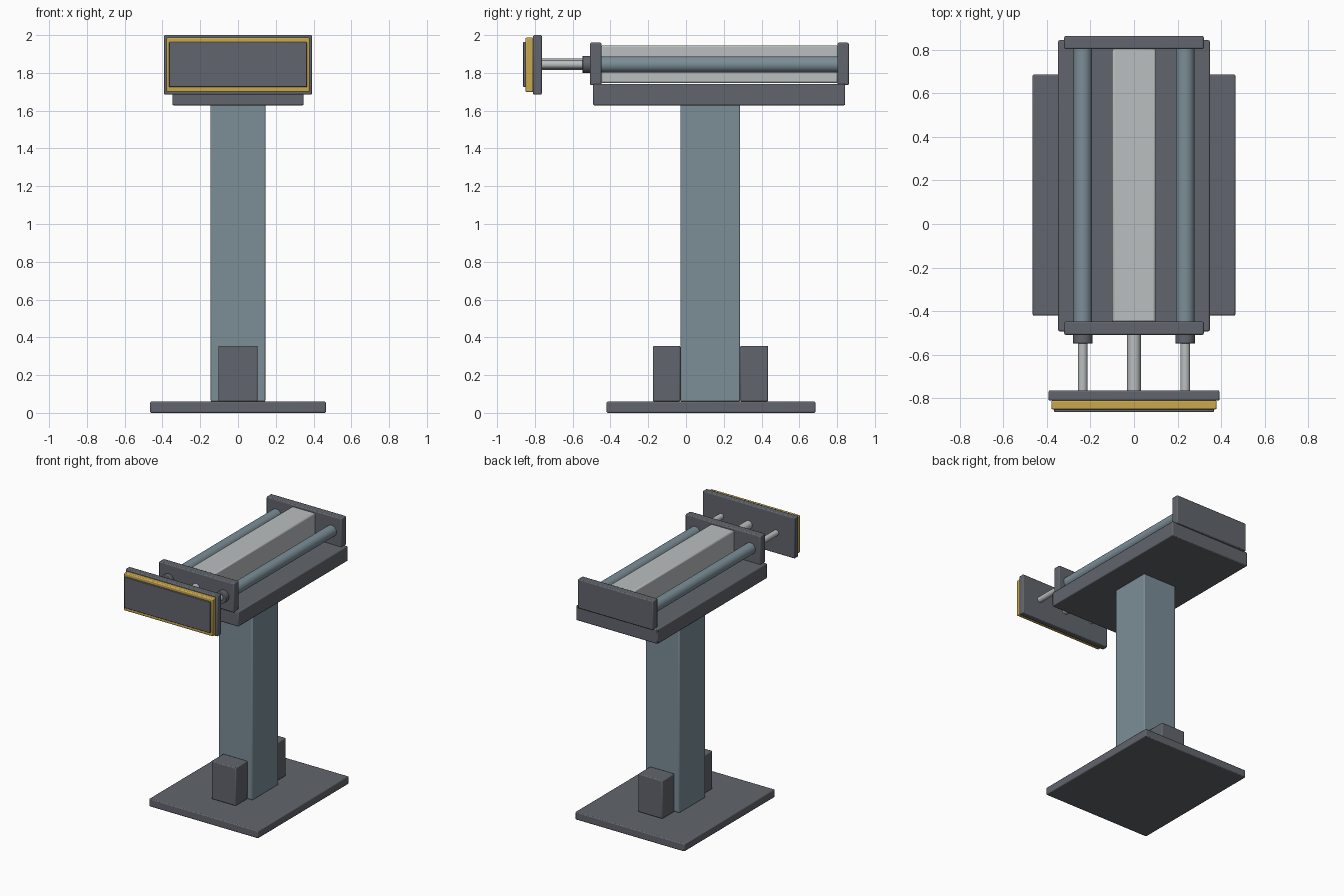
import bpy
import math

cube = bpy.data.objects.get("Cube")
if cube:
    bpy.data.objects.remove(cube, do_unlink=True)


def material(name, rgb):
    m = bpy.data.materials.new(name)
    m.use_nodes = True
    m.diffuse_color = (*rgb, 1)
    m.node_tree.nodes["Principled BSDF"].inputs["Base Color"].default_value = (*rgb, 1)
    return m


DARK = material("dark grey steel", (0.12, 0.13, 0.15))
BLUE = material("blue grey paint", (0.2, 0.27, 0.31))
LIGHT = material("light metal", (0.49, 0.52, 0.53))
GOLD = material("yellow trim", (0.58, 0.39, 0.075))


def finish(obj, name, mat, bevel):
    obj.name = name
    obj.data.materials.append(mat)
    mod = obj.modifiers.new("edge bevel", "BEVEL")
    mod.width = bevel
    mod.segments = 2
    mod.limit_method = "ANGLE"
    mod.angle_limit = math.radians(40)
    bpy.ops.object.shade_smooth_by_angle(angle=math.radians(35))
    return obj


def box(name, half_x, y, z, mat, bevel=0.007):
    """Box centred on x, spanning the given y and z ranges."""
    centre = (0, sum(y) / 2, sum(z) / 2)
    bpy.ops.mesh.primitive_cube_add(size=1, location=centre)
    obj = bpy.context.object
    obj.scale = (2 * half_x, y[1] - y[0], z[1] - z[0])
    bpy.ops.object.transform_apply(location=False, rotation=False, scale=True)
    return finish(obj, name, mat, bevel)


def rod(name, x, y, radius, mat, bevel=0.002):
    """Cylinder along y at the rod height."""
    bpy.ops.mesh.primitive_cylinder_add(
        vertices=32, radius=radius, depth=y[1] - y[0],
        location=(x, sum(y) / 2, ROD_Z), rotation=(math.pi / 2, 0, 0))
    return finish(bpy.context.object, name, mat, bevel)


ROD_Z = 1.845

# Stand
box("base_plate", 0.465, (-0.42, 0.685), (0, 0.06), DARK)
box("column", 0.145, (-0.03, 0.287), (0.06, 1.635), BLUE)
box("front_foot_block", 0.104, (-0.175, -0.03), (0.06, 0.355), DARK)
box("back_foot_block", 0.104, (0.287, 0.435), (0.06, 0.355), DARK)

# Bed with end plates and central beam
box("bed", 0.348, (-0.492, 0.843), (1.628, 1.742), DARK)
box("front_end_plate", 0.32, (-0.508, -0.448), (1.735, 1.96), DARK)
box("back_end_plate", 0.32, (0.802, 0.862), (1.735, 1.96), DARK)
box("central_beam", 0.1, (-0.45, 0.804), (1.746, 1.946), LIGHT, 0.01)

# Guide tubes, collars and sliding rods on each side
for side, x in (("right", -0.235), ("left", 0.235)):
    rod(side + "_guide_tube", x, (-0.45, 0.804), 0.043, BLUE)
    rod(side + "_collar", x, (-0.549, -0.5), 0.045, DARK, 0.004)
    rod(side + "_slide_rod", x, (-0.77, -0.54), 0.022, LIGHT)
rod("piston_rod", 0, (-0.77, -0.5), 0.031, LIGHT)

# Pushing head with yellow trim and face pad
box("head_plate", 0.392, (-0.81, -0.763), (1.685, 2.0), DARK)
box("head_trim", 0.379, (-0.85, -0.808), (1.698, 1.987), GOLD)
box("head_pad", 0.366, (-0.862, -0.845), (1.725, 1.963), DARK, 0.004)
